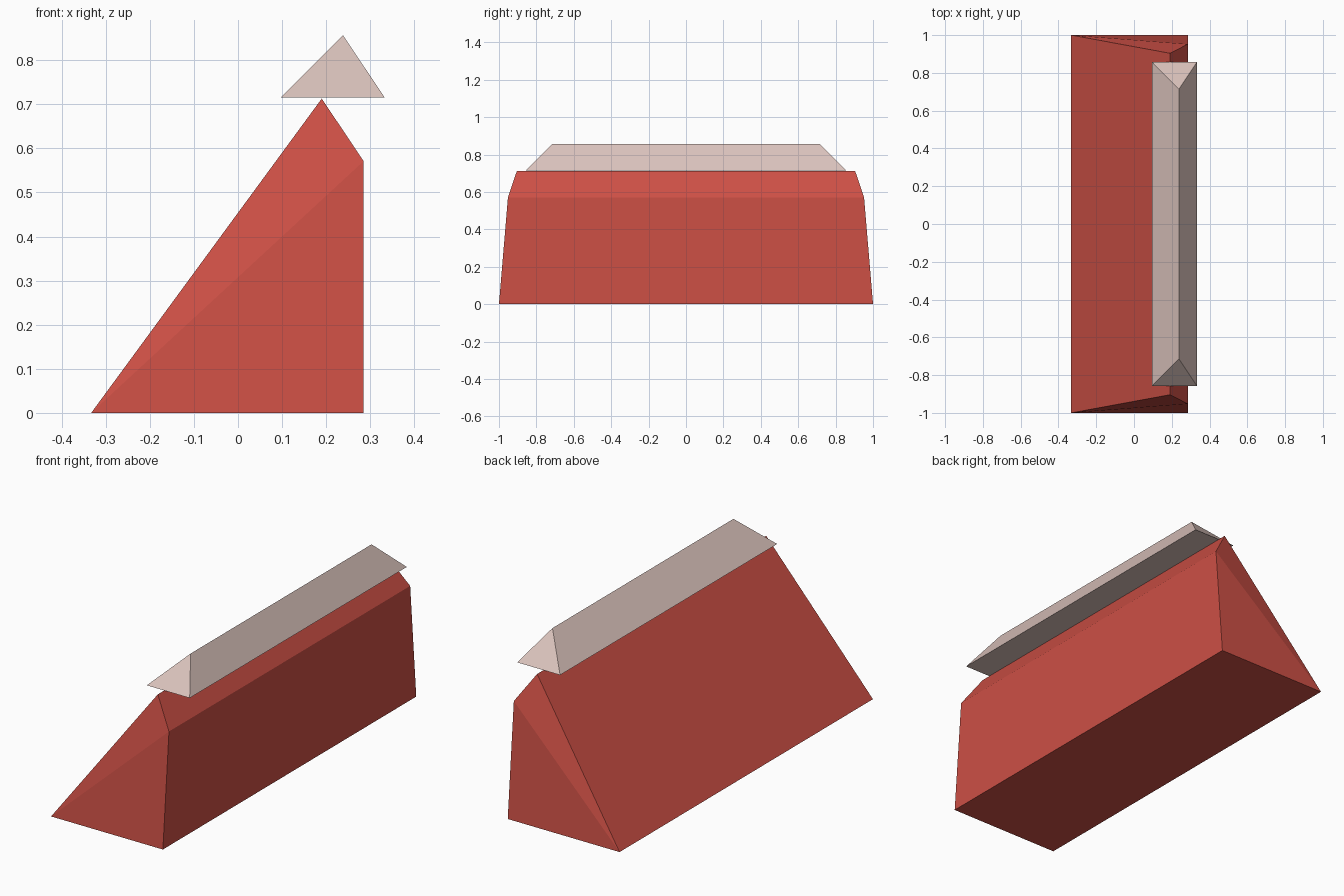
import bpy
import bmesh

cube = bpy.data.objects.get("Cube")
if cube:
    bpy.data.objects.remove(cube, do_unlink=True)


def make_material(name, color):
    mat = bpy.data.materials.new(name)
    mat.use_nodes = True
    mat.diffuse_color = (*color, 1)
    bsdf = next(n for n in mat.node_tree.nodes if n.type == "BSDF_PRINCIPLED")
    bsdf.inputs["Base Color"].default_value = (*color, 1)
    return mat


def tapered_prism(name, profile, end_faces, mat):
    """Sweep an (x, z, half length) profile along y, mirrored about y = 0."""
    bm = bmesh.new()
    front = [bm.verts.new((x, -h, z)) for x, z, h in profile]
    back = [bm.verts.new((x, h, z)) for x, z, h in profile]
    count = len(profile)
    for i in range(count):
        j = (i + 1) % count
        bm.faces.new((front[i], back[i], back[j], front[j]))
    for face in end_faces:
        bm.faces.new([front[i] for i in face])
        bm.faces.new([back[i] for i in reversed(face)])
    bmesh.ops.recalc_face_normals(bm, faces=bm.faces)
    mesh = bpy.data.meshes.new(name)
    bm.to_mesh(mesh)
    bm.free()
    mesh.materials.append(mat)
    obj = bpy.data.objects.new(name, mesh)
    bpy.context.collection.objects.link(obj)
    return obj


red = make_material("brick red", (0.61, 0.08, 0.06))
pale = make_material("pale pink grey", (0.70, 0.54, 0.50))

# Wedge body: sloped side, upright side, and a bevel below the ridge
tapered_prism(
    "wedge_body",
    [(-0.333, 0, 1), (0.285, 0, 1), (0.285, 0.571, 0.952), (0.19, 0.713, 0.904)],
    [(0, 1, 2), (0, 2, 3)],
    red,
)

# Hipped cap resting on the ridge
tapered_prism(
    "ridge_cap",
    [(0.096, 0.715, 0.857), (0.333, 0.715, 0.857), (0.238, 0.857, 0.714)],
    [(0, 1, 2)],
    pale,
)
